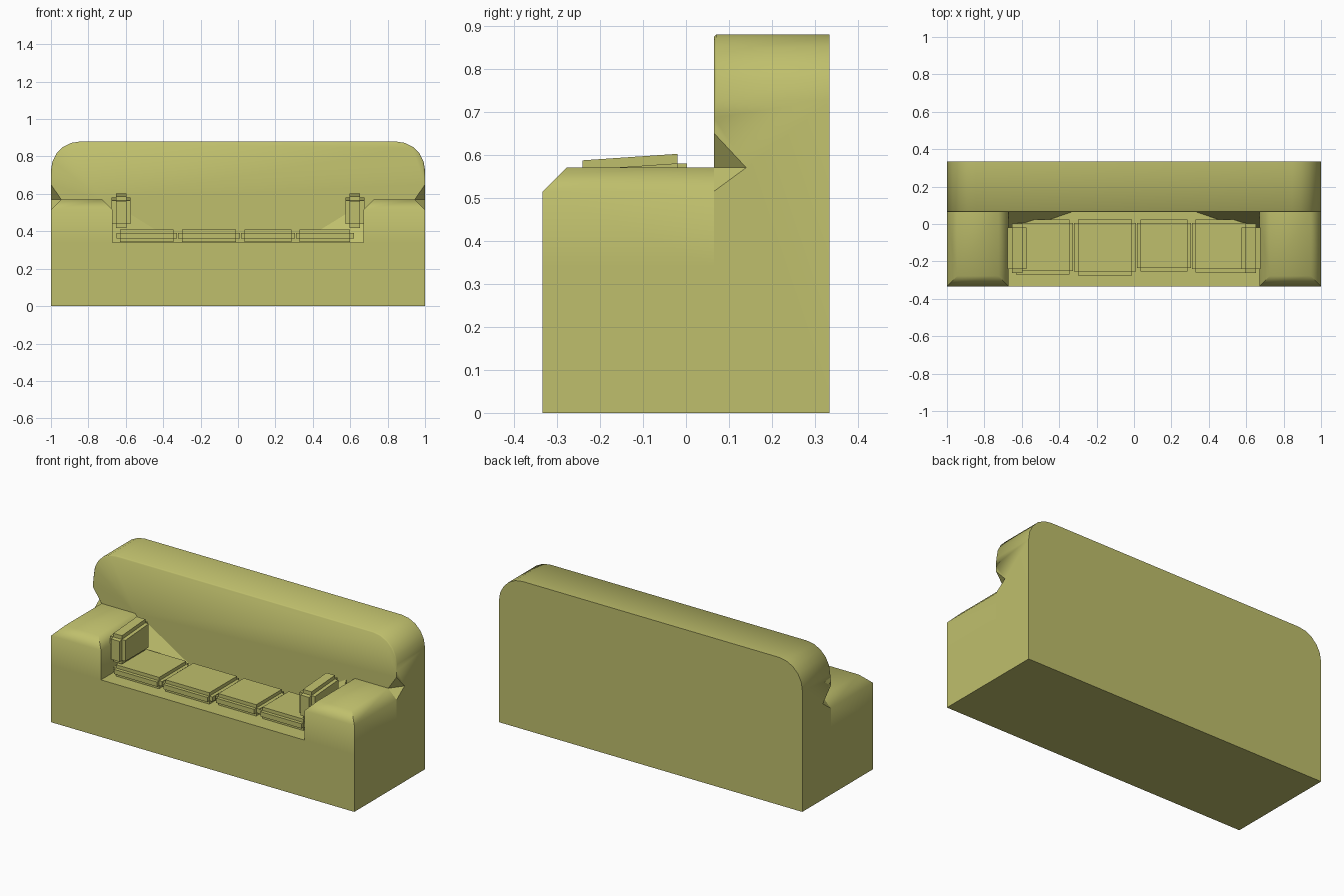
import bpy, bmesh, math
from mathutils import Vector

if "Cube" in bpy.data.objects:
    bpy.data.objects.remove(bpy.data.objects["Cube"])

fabric = bpy.data.materials.new("olive_fabric")
fabric.diffuse_color = (0.52, 0.52, 0.15, 1)
fabric.use_nodes = True
fabric.node_tree.nodes["Principled BSDF"].inputs["Base Color"].default_value = fabric.diffuse_color


def make_object(name, bm, angle=50):
    bmesh.ops.recalc_face_normals(bm, faces=bm.faces)
    mesh = bpy.data.meshes.new(name)
    bm.to_mesh(mesh)
    bm.free()
    obj = bpy.data.objects.new(name, mesh)
    bpy.context.collection.objects.link(obj)
    mesh.materials.append(fabric)
    smooth(obj, angle)
    return obj


def smooth(obj, angle):
    bpy.ops.object.select_all(action='DESELECT')
    obj.select_set(True)
    bpy.context.view_layer.objects.active = obj
    bpy.ops.object.shade_smooth_by_angle(angle=math.radians(angle))


def box_bm(lo, hi):
    bm = bmesh.new()
    bmesh.ops.create_cube(bm, size=1)
    for v in bm.verts:
        v.co = Vector([(a + b) / 2 + c * (b - a) for a, b, c in zip(lo, hi, v.co)])
    return bm


def hull(name, points):
    bm = bmesh.new()
    for p in points:
        bm.verts.new(p)
    bmesh.ops.convex_hull(bm, input=bm.verts)
    return make_object(name, bm, 30)


def combine(target, other, operation):
    mod = target.modifiers.new(operation.lower(), 'BOOLEAN')
    mod.operation, mod.solver, mod.object = operation, 'EXACT', other
    bpy.context.view_layer.objects.active = target
    bpy.ops.object.modifier_apply(modifier=mod.name)
    bpy.data.objects.remove(other)


# Backrest: rounded profile extruded in y, with a fine bevel on its front rim
R, TOP, FRONT, BACK = 0.155, 0.88, 0.065, 0.333
arc = [(1 - R + R * math.cos(a), TOP - R + R * math.sin(a))
       for a in (math.radians(18 * i) for i in range(6))]
outline = [(-1, 0), (1, 0)] + arc + [(-x, z) for x, z in reversed(arc)]
bm = bmesh.new()
face = bm.faces.new([bm.verts.new((x, FRONT, z)) for x, z in outline])
ext = bmesh.ops.extrude_face_region(bm, geom=[face])
for v in ext['geom']:
    if isinstance(v, bmesh.types.BMVert):
        v.co.y = BACK
rim = [e for e in bm.edges if all(v.co.y < 0.1 and v.co.z > 0.7 for v in e.verts)]
bmesh.ops.bevel(bm, geom=rim, offset=0.006, segments=1, affect='EDGES')
body = make_object("sofa_body", bm)

# Seat base
combine(body, make_object("seat_base", box_bm((-1, -0.333, 0), (1, FRONT, 0.34))), 'UNION')

for s in (-1, 1):
    # Arm with soft outer, inner and front top edges
    bm = box_bm((min(s, s * 0.67), -0.333, 0.34), (max(s, s * 0.67), FRONT, 0.57))
    edges = [e for e in bm.edges if all(v.co.z > 0.5 for v in e.verts)
             and not all(v.co.y > 0 for v in e.verts)]
    bmesh.ops.bevel(bm, geom=edges, offset=0.055, segments=1, affect='EDGES')
    combine(body, make_object("arm", bm), 'UNION')
    # Notch where the arm meets the backrest
    combine(body, hull("notch", [(s, FRONT, 0.65), (s, 0.14, 0.57), (s, FRONT, 0.515),
                                 (s * 0.945, FRONT, 0.57), (s * 1.02, 0.09, 0.575)]), 'DIFFERENCE')
    # Fillet in the rear corner of the seat
    hull("seat_corner_fillet", [(s * 0.67, FRONT, 0.55), (s * 0.33, FRONT, 0.34),
                                (s * 0.67, -0.05, 0.34), (s * 0.67, FRONT, 0.34)])
smooth(body, 50)


def cushion(name, lo, hi, offset, shape=None):
    bm = box_bm(lo, hi)
    bmesh.ops.bevel(bm, geom=bm.edges[:], offset=offset, segments=2, affect='EDGES')
    if shape:
        for v in bm.verts:
            v.co = shape(v.co)
    return make_object(name, bm, 40)


# Seat cushions
for i, (x0, x1, y0) in enumerate([(-0.65, -0.325, -0.27), (-0.32, 0.01, -0.275),
                                  (0.015, 0.305, -0.255), (0.31, 0.62, -0.26)]):
    cushion(f"seat_cushion_{i + 1}", (x0, y0, 0.342), (x1, 0.025, 0.41), 0.02)


# Side pillows, lower towards the front
def slope(co):
    if co.z > 0.5 and co.y < -0.14:
        co.z += 0.15 * (co.y + 0.14)
    return co


for name, s in (("left", -1), ("right", 1)):
    cushion(f"{name}_pillow", (min(s * 0.675, s * 0.575), -0.262, 0.418),
            (max(s * 0.675, s * 0.575), 0.002, 0.602), 0.022, slope)
